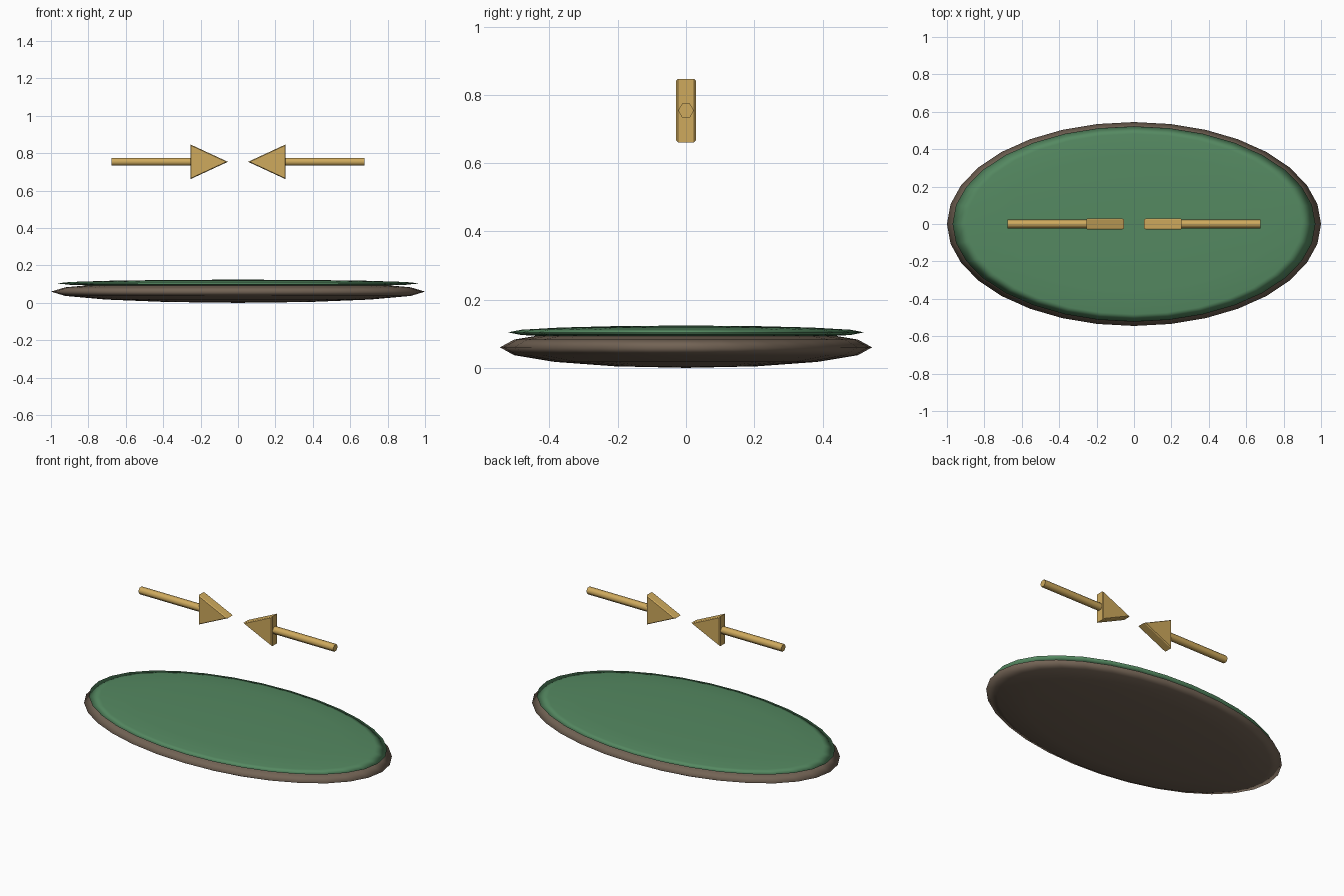
import bpy, bmesh
from math import pi

if "Cube" in bpy.data.objects:
    bpy.data.objects.remove(bpy.data.objects["Cube"])

def material(name, rgb):
    m = bpy.data.materials.new(name)
    m.diffuse_color = (*rgb, 1)
    m.use_nodes = True
    m.node_tree.nodes["Principled BSDF"].inputs["Base Color"].default_value = m.diffuse_color
    return m

BROWN = material("earth", (0.17, 0.125, 0.09))
GREEN = material("felt", (0.09, 0.25, 0.12))
GOLD = material("gold", (0.62, 0.40, 0.11))

def finish(ob, name, mat, smooth=None):
    ob.name = name
    ob.data.materials.append(mat)
    if smooth is not None:
        bpy.ops.object.shade_smooth_by_angle(angle=smooth)

# Flattened spheres: base and top pad
def disc(name, mat, half, z):
    bpy.ops.mesh.primitive_uv_sphere_add(segments=32, ring_count=8, radius=1)
    ob = bpy.context.object
    for v in ob.data.vertices:
        v.co = (v.co.x * half[0], v.co.y * half[1], v.co.z * half[2] + z)
    finish(ob, name, mat)
    ob.data.polygons.foreach_set("use_smooth", [True] * len(ob.data.polygons))

disc("base", BROWN, (1.0, 0.545, 0.06), 0.06)
disc("top_pad", GREEN, (0.97, 0.522, 0.02), 0.104)

# Two arrows pointing at each other
Z = 0.754
for side, label in ((-1, "left"), (1, "right")):
    # Six-sided shaft
    x0, x1 = 0.24, 0.677
    bpy.ops.mesh.primitive_cylinder_add(vertices=6, radius=0.023, depth=x1 - x0,
                                        location=(side * (x0 + x1) / 2, 0, Z),
                                        rotation=(pi / 2, 0, pi / 2))
    shaft = bpy.context.object
    # turn the hexagon so its corners point along y
    for v in shaft.data.vertices:
        v.co.x, v.co.y = v.co.y, -v.co.x
    finish(shaft, label + "_arrow_shaft", GOLD, 1.1)

    # Triangular head with chamfered front and back rims
    bm = bmesh.new()
    rings = []
    for y, k in ((-0.03, 0.93), (-0.024, 1), (0.024, 1), (0.03, 0.93)):
        cx = 0.187
        pts = ((0.054, 0), (0.255, 0.093), (0.255, -0.093))
        rings.append([bm.verts.new((side * (cx + (x - cx) * k), y, Z + z * k))
                      for x, z in pts])
    for a, b in zip(rings, rings[1:]):
        for i in range(3):
            j = (i + 1) % 3
            bm.faces.new((a[i], a[j], b[j], b[i]))
    bm.faces.new(rings[0])
    bm.faces.new(rings[-1])
    bmesh.ops.recalc_face_normals(bm, faces=bm.faces)
    me = bpy.data.meshes.new(label + "_arrow_head")
    bm.to_mesh(me)
    bm.free()
    head = bpy.data.objects.new(label + "_arrow_head", me)
    bpy.context.collection.objects.link(head)
    me.materials.append(GOLD)
